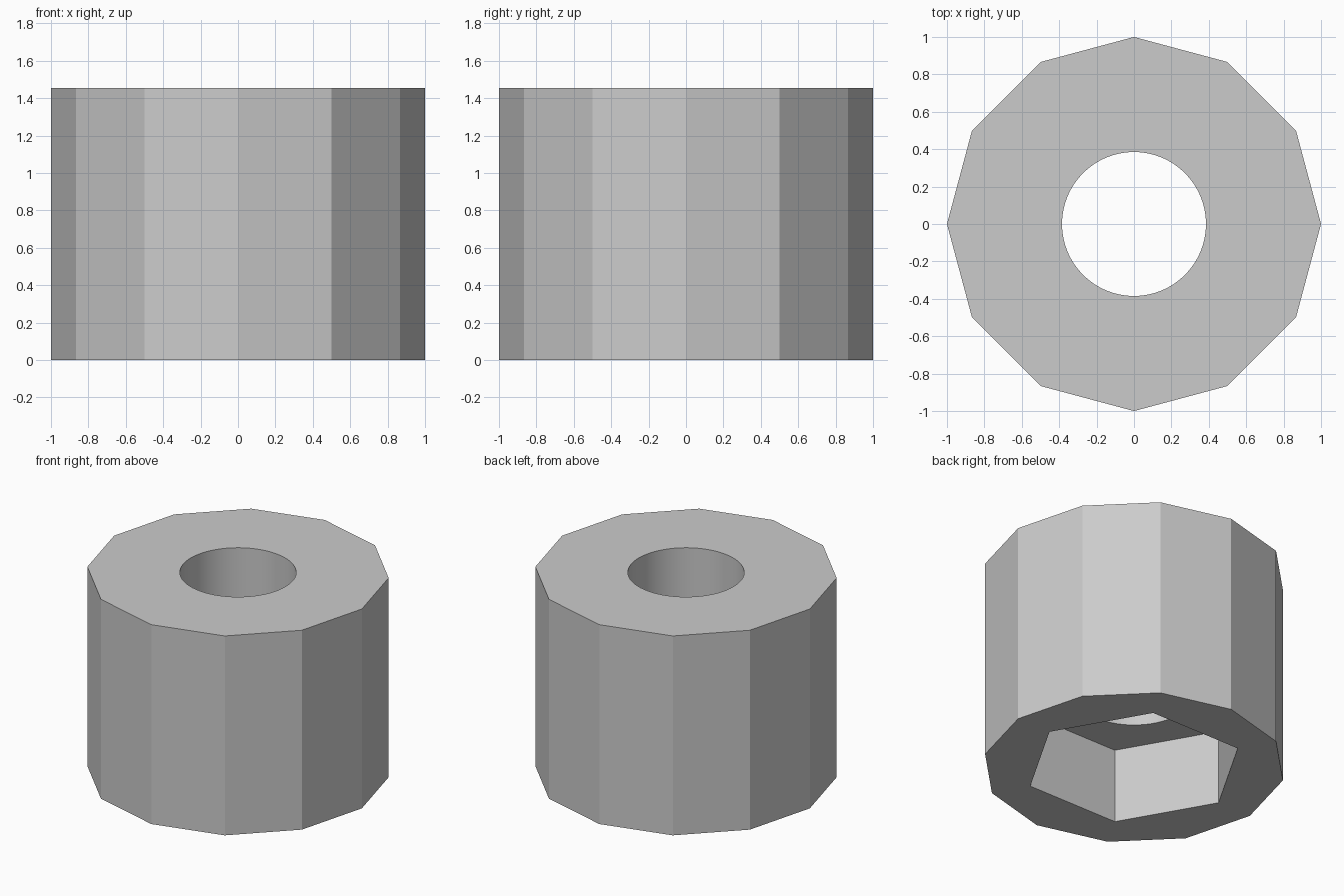
import bpy, bmesh
from math import cos, sin, tau

HEIGHT = 1.455
POCKET_DEPTH = 0.545
HOLE_SIDES = 64

old = bpy.data.objects.get("Cube")
if old:
    bpy.data.objects.remove(old, do_unlink=True)

grey = bpy.data.materials.new("plain grey")
grey.use_nodes = True
colour = (0.6, 0.6, 0.6, 1)
grey.diffuse_color = colour
grey.node_tree.nodes["Principled BSDF"].inputs["Base Color"].default_value = colour

bm = bmesh.new()


def ring(sides, radius, z):
    """Closed loop of edges, with the first corner on the x axis."""
    verts = [bm.verts.new((radius * cos(tau * i / sides), radius * sin(tau * i / sides), z))
             for i in range(sides)]
    edges = [bm.edges.new((verts[i], verts[(i + 1) % sides])) for i in range(sides)]
    return verts, edges


def wall(low, high, smooth=False):
    """Upright faces between two rings with the same number of sides."""
    a, b = low[0], high[0]
    for i in range(len(a)):
        j = (i + 1) % len(a)
        bm.faces.new((a[i], a[j], b[j], b[i])).smooth = smooth


def flat_rim(outer, inner):
    """Level face between an outer and an inner ring."""
    bmesh.ops.triangle_fill(bm, use_beauty=True, edges=outer[1] + inner[1])


# Rings of the twelve-sided body, the hexagonal pocket and the round hole
outer_low, outer_high = ring(12, 1, 0), ring(12, 1, HEIGHT)
pocket_low, pocket_high = ring(6, 0.73, 0), ring(6, 0.73, POCKET_DEPTH)
hole_low = ring(HOLE_SIDES, 0.385, POCKET_DEPTH)
hole_high = ring(HOLE_SIDES, 0.385, HEIGHT)

# Upright walls
wall(outer_low, outer_high)
wall(pocket_low, pocket_high)
wall(hole_low, hole_high, smooth=True)

# Underside, pocket ceiling and top
flat_rim(outer_low, pocket_low)
flat_rim(pocket_high, hole_low)
flat_rim(outer_high, hole_high)

bmesh.ops.recalc_face_normals(bm, faces=bm.faces[:])
mesh = bpy.data.meshes.new("spacer_body")
bm.to_mesh(mesh)
bm.free()
mesh.materials.append(grey)
body = bpy.data.objects.new("spacer_body", mesh)
bpy.context.collection.objects.link(body)
